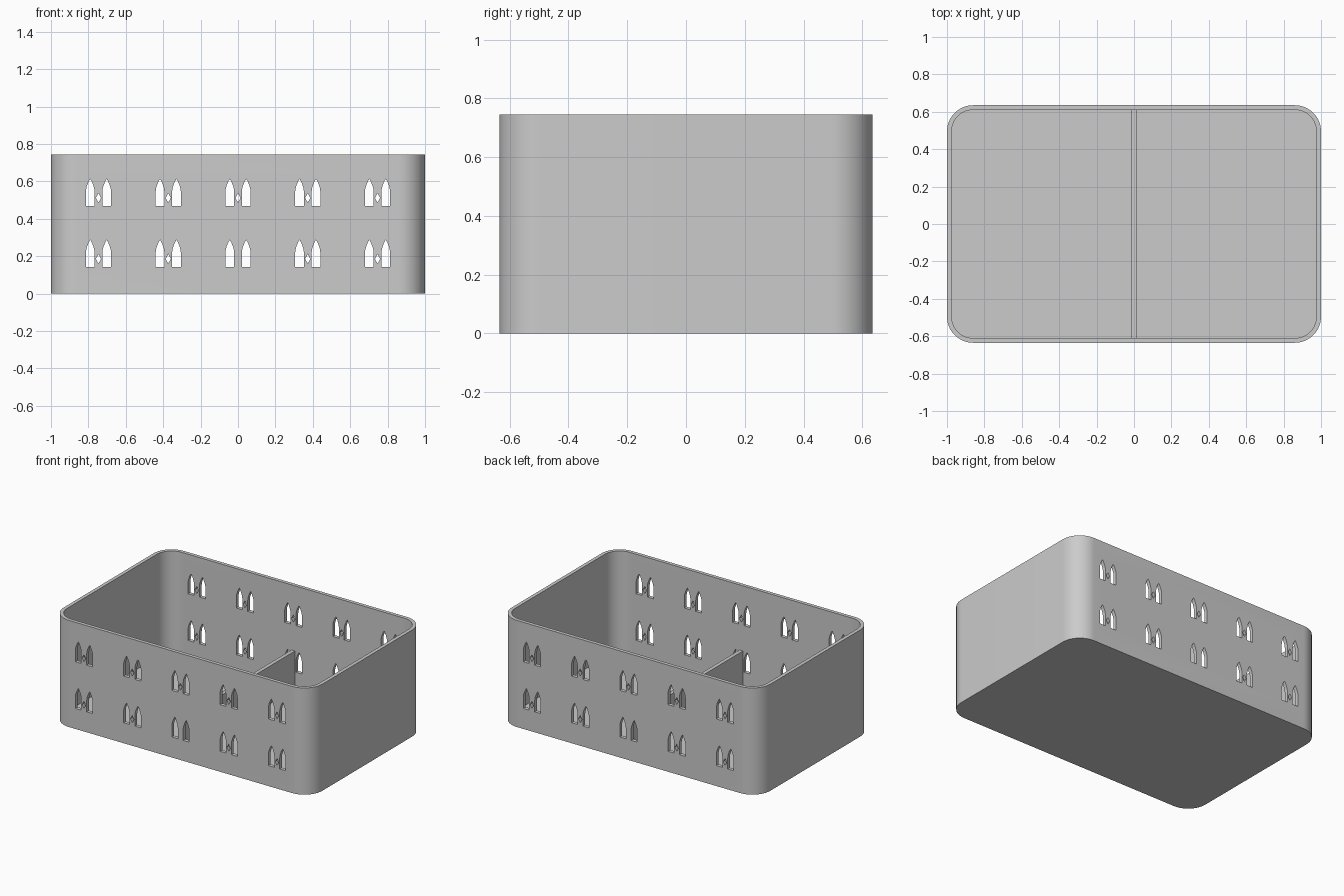
import bpy, bmesh, math
from mathutils import Vector

cube = bpy.data.objects.get("Cube")
if cube:
    bpy.data.objects.remove(cube, do_unlink=True)

HALF_X, HALF_Y, HEIGHT = 1.0, 0.635, 0.745
WALL, RADIUS = 0.025, 0.14

grey = bpy.data.materials.new("plain grey")
grey.use_nodes = True
colour = (0.6, 0.6, 0.6, 1)
grey.diffuse_color = colour
grey.node_tree.nodes["Principled BSDF"].inputs["Base Color"].default_value = colour


def add_prism(bm, points, direction):
    """Extrude a closed outline along a direction."""
    face = bm.faces.new([bm.verts.new(p) for p in points])
    moved = bmesh.ops.extrude_face_region(bm, geom=[face])["geom"]
    verts = [v for v in moved if isinstance(v, bmesh.types.BMVert)]
    bmesh.ops.translate(bm, verts=verts, vec=direction)


def make_object(name, bm):
    bmesh.ops.recalc_face_normals(bm, faces=bm.faces)
    mesh = bpy.data.meshes.new(name)
    bm.to_mesh(mesh)
    bm.free()
    mesh.materials.append(grey)
    obj = bpy.data.objects.new(name, mesh)
    bpy.context.collection.objects.link(obj)
    return obj


def rounded_block(name, inset, bottom, top, steps=16):
    """Upright block with rounded vertical corners."""
    r = RADIUS - inset
    cx, cy = HALF_X - RADIUS, HALF_Y - RADIUS
    points = []
    for corner, (sx, sy) in enumerate([(1, 1), (-1, 1), (-1, -1), (1, -1)]):
        for i in range(steps + 1):
            a = math.pi / 2 * (corner + i / steps)
            points.append((sx * cx + r * math.cos(a), sy * cy + r * math.sin(a), bottom))
    bm = bmesh.new()
    add_prism(bm, points, Vector((0, 0, top - bottom)))
    return make_object(name, bm)


def lancet(cx, z, half=0.023, spring=0.078, rise=0.067, steps=6):
    """Pointed arch outline."""
    side = []
    for i in range(steps):
        t = i / steps
        side.append((half * (1 - t ** 1.7), spring + rise * t))
    right = [(half, 0)] + side
    left = [(-x, h) for x, h in reversed(right)]
    return [(cx + x, z + h) for x, h in right + [(0, spring + rise)] + left]


def cut(target, cutter):
    mod = target.modifiers.new("cut", "BOOLEAN")
    mod.operation = "DIFFERENCE"
    mod.solver = "EXACT"
    mod.object = cutter
    bpy.context.view_layer.objects.active = target
    bpy.ops.object.modifier_apply(modifier=mod.name)
    bpy.data.objects.remove(cutter, do_unlink=True)


# Open box with rounded corners
box = rounded_block("box_shell", 0, 0, HEIGHT)
cut(box, rounded_block("cavity_cutter", WALL, WALL, HEIGHT + 0.1))

# Paired windows with a small diamond, through front and back walls
bm = bmesh.new()
for z in (0.143, 0.469):
    for column in range(-2, 3):
        x = column * 0.373
        outlines = [lancet(x - 0.044, z), lancet(x + 0.044, z)]
        if column != 0 or z > 0.3:
            dz = z + 0.043
            outlines.append([(x + 0.014, dz), (x, dz + 0.025),
                             (x - 0.014, dz), (x, dz - 0.025)])
        for outline in outlines:
            add_prism(bm, [(px, -1, pz) for px, pz in outline], Vector((0, 2, 0)))
cut(box, make_object("window_cutter", bm))

# Low wall across the middle
bm = bmesh.new()
bmesh.ops.create_cube(bm, size=1)
bmesh.ops.scale(bm, vec=(0.026, 2 * (HALF_Y - WALL) + 0.01, 0.27), verts=bm.verts)
bmesh.ops.translate(bm, vec=(0, 0, 0.155), verts=bm.verts)
make_object("partition", bm)

# Smooth rounded corners, crisp rims
bpy.ops.object.select_all(action="DESELECT")
box.select_set(True)
bpy.context.view_layer.objects.active = box
bpy.ops.object.shade_smooth_by_angle(angle=math.radians(30))
